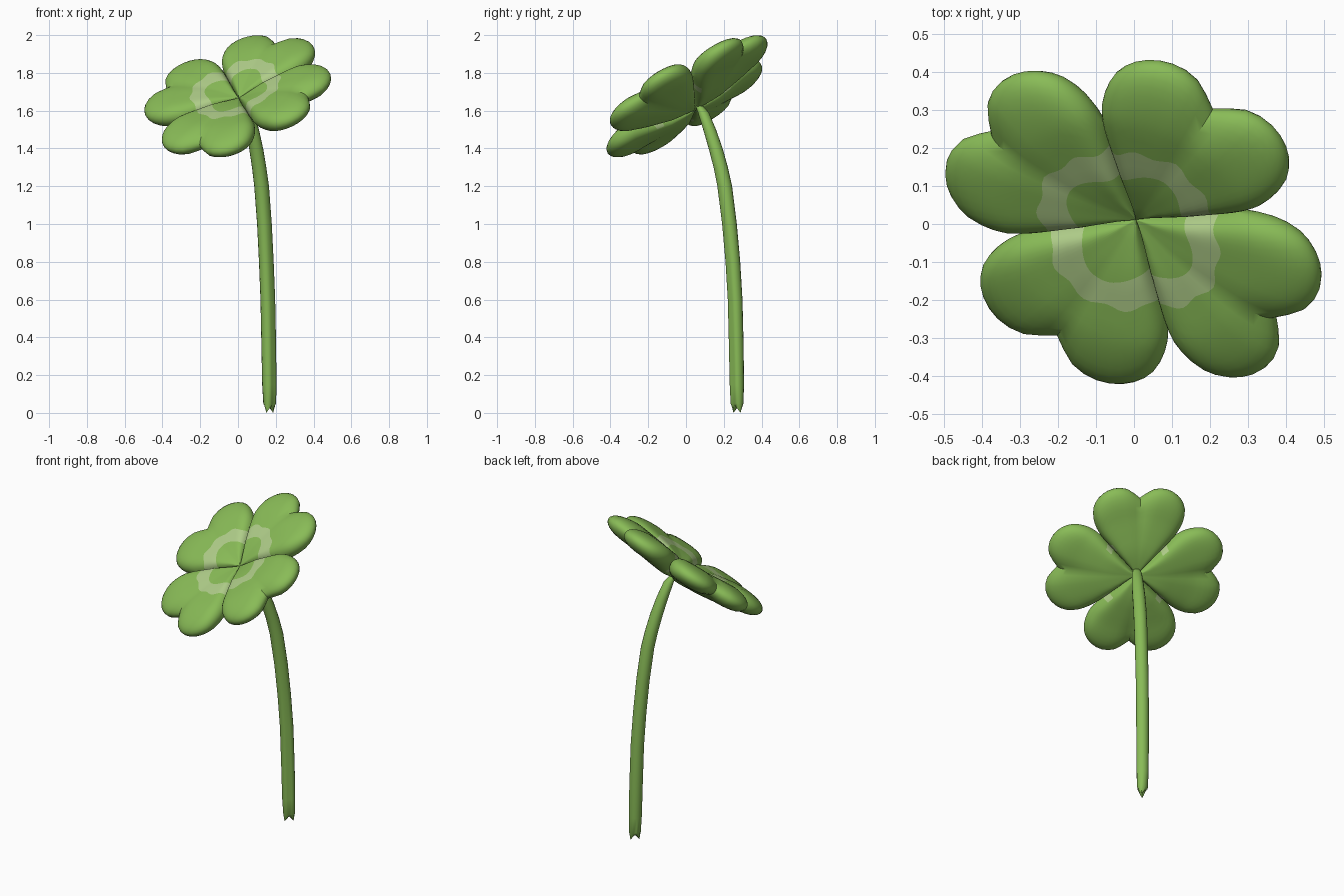
import bpy, bmesh, math
from mathutils import Vector, Matrix

if "Cube" in bpy.data.objects:
    bpy.data.objects.remove(bpy.data.objects["Cube"])


def material(name, rgb):
    m = bpy.data.materials.new(name)
    m.diffuse_color = (*rgb, 1)
    m.use_nodes = True
    m.node_tree.nodes["Principled BSDF"].inputs["Base Color"].default_value = m.diffuse_color
    return m


leaf_green = material("leaf_green", (0.25, 0.50, 0.095))
pale_green = material("pale_band_green", (0.43, 0.61, 0.25))
stem_green = material("stem_green", (0.25, 0.50, 0.095))


def finish(name, bm, mats, angle):
    bmesh.ops.remove_doubles(bm, verts=bm.verts, dist=0.0004)
    bmesh.ops.recalc_face_normals(bm, faces=bm.faces)
    me = bpy.data.meshes.new(name)
    bm.to_mesh(me)
    bm.free()
    ob = bpy.data.objects.new(name, me)
    bpy.context.collection.objects.link(ob)
    for m in mats:
        me.materials.append(m)
    bpy.ops.object.select_all(action='DESELECT')
    ob.select_set(True)
    bpy.context.view_layer.objects.active = ob
    bpy.ops.object.shade_smooth_by_angle(angle=math.radians(angle))
    return ob


def interp(table, x):
    for (a, va), (b, vb) in zip(table, table[1:]):
        if x <= b:
            return va + (vb - va) * (x - a) / (b - a)
    return table[-1][1]


# Tilted frame of the leaf head
n = Vector((-0.33, -0.66, 1)).normalized()
e1 = Vector((0.447, 0.894, 0.738)).normalized()
e2 = n.cross(e1)
head = Matrix.Translation((0.003, 0.007, 1.674)) @ Matrix((e1, e2, n)).transposed().to_4x4()

# Heart outline: degrees off the leaf axis -> radius
OUTLINE = [(0, .445), (3, .463), (7, .496), (11, .513), (15, .522), (19, .524), (23, .519),
           (27, .508), (31, .49), (35, .462), (38, .43), (41, .39), (43, .35), (45, .295)]
HALF = 45
NS, NQ = 32, 10
PITCH = (1, 0, 0, 4)      # small upward lift of each leaf, degrees


def leaf(k):
    bm = bmesh.new()
    turn = (head @ Matrix.Rotation(math.radians(90 * k - 6.5), 4, 'Z')
            @ Matrix.Rotation(math.radians(-PITCH[k]), 4, 'Y'))
    sides = []
    for sign in (1, -1):
        grid = []
        for i in range(NS + 1):
            s = math.sin(math.pi * (i / NS - 0.5))
            phi = math.radians(HALF * s)
            R = interp(OUTLINE, abs(HALF * s))
            r_in = 0.168 + 0.022 * math.cos(4 * phi)
            r_out = 0.25 + 0.01 * math.cos(4 * phi) + 0.008 * math.cos(14 * phi)
            radii = [0, r_in * .3, r_in * .65, r_in, (r_in + r_out) / 2, r_out]
            radii += [r_out + (R - r_out) * math.sin(math.pi / 2 * j / NQ) for j in range(1, NQ + 1)]
            row = []
            for r in radii:
                q = min(1, r / R)
                # Pillow thickness on a shallow cupped middle surface
                h = 0.064 if sign > 0 else 0.07
                h *= min(1, 0.6 + r / 0.35) * math.sqrt(max(0, 1 - s ** 8)) * math.sqrt(max(0, 1 - q ** 7))
                h *= 1 - 0.2 * math.exp(-(s / 0.15) ** 2) * q * q
                mid = -0.045 * max(0, 1 - r / 0.35)
                row.append(bm.verts.new(turn @ Vector((r * math.cos(phi), r * math.sin(phi), mid + sign * h))))
            grid.append(row)
        sides.append((sign, grid))
    # Pale band on the top, wrapping over the leaf sides to small spots beneath
    for sign, g in sides:
        for i in range(NS):
            for j in range(len(g[0]) - 1):
                f = bm.faces.new((g[i][j], g[i + 1][j], g[i + 1][j + 1], g[i][j + 1]))
                spot = j == 4 and (i < 5 or i >= NS - 5)
                f.material_index = 1 if (sign > 0 and j in (3, 4)) or spot else 0
    bmesh.ops.dissolve_degenerate(bm, edges=bm.edges, dist=0.0001)
    finish(f"leaf_{k + 1}", bm, [leaf_green, pale_green], 35)


for k in range(4):
    leaf(k)

# Curved stem, grooved on one side, with a forked lower end
PATH = [(.168, .27, 0, .026), (.168, .27, .05, .034), (.166, .269, .15, .038), (.163, .266, .35, .039),
        (.158, .26, .6, .039), (.15, .248, .8, .039), (.14, .23, 1.0, .039), (.125, .205, 1.2, .039),
        (.112, .184, 1.3, .038), (.096, .157, 1.4, .037), (.077, .125, 1.5, .034),
        (.056, .092, 1.59, .029), (.04, .07, 1.625, .02)]
SIDES = 16
bm = bmesh.new()
rings = []
for x, y, z, rad in PATH:
    ring = []
    groove = 0.35 * max(0, 1 - z / 1.4)
    for i in range(SIDES):
        a = 2 * math.pi * i / SIDES
        d = a - math.radians(315)
        facing = max(0, math.cos(d)) ** 10
        r = rad * (1 - groove * facing)
        dz = 0
        if z < 0.01:
            r *= 1 - 0.3 * abs(math.cos(d))
            dz = 0.035 * abs(math.cos(d))
        ring.append(bm.verts.new((x + r * math.cos(a), y + r * math.sin(a), z + dz)))
    rings.append(ring)
for a, b in zip(rings, rings[1:]):
    for i in range(SIDES):
        j = (i + 1) % SIDES
        bm.faces.new((a[i], a[j], b[j], b[i]))
bm.faces.new(rings[-1])
tip = bm.verts.new((PATH[0][0], PATH[0][1], 0.03))
for i in range(SIDES):
    bm.faces.new((rings[0][(i + 1) % SIDES], rings[0][i], tip))
finish("stem", bm, [stem_green], 40)
